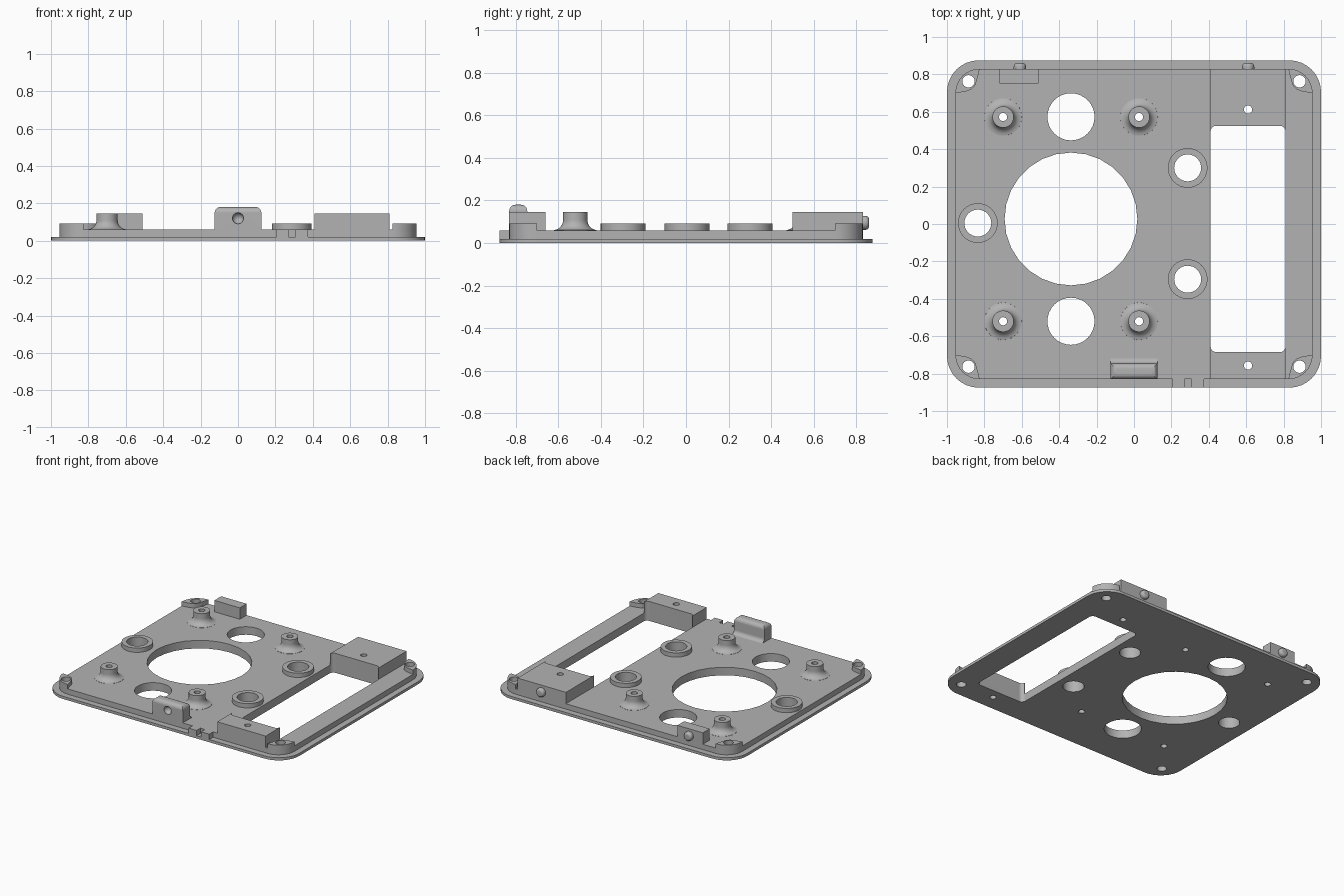
import bpy, bmesh, math
from mathutils import Matrix

if "Cube" in bpy.data.objects:
    bpy.data.objects.remove(bpy.data.objects["Cube"])

grey = bpy.data.materials.new("light_grey_plastic")
grey.diffuse_color = (0.45, 0.45, 0.45, 1)
grey.use_nodes = True
grey.node_tree.nodes["Principled BSDF"].inputs["Base Color"].default_value = grey.diffuse_color


def finish(name, bm):
    bmesh.ops.recalc_face_normals(bm, faces=bm.faces)
    me = bpy.data.meshes.new(name)
    bm.to_mesh(me)
    bm.free()
    me.materials.append(grey)
    ob = bpy.data.objects.new(name, me)
    bpy.context.collection.objects.link(ob)
    return ob


def add_prism(bm, pts, z0, z1):
    f = bm.faces.new([bm.verts.new((x, y, z0)) for x, y in pts])
    r = bmesh.ops.extrude_face_region(bm, geom=[f])
    vs = [v for v in r["geom"] if isinstance(v, bmesh.types.BMVert)]
    bmesh.ops.translate(bm, verts=vs, vec=(0, 0, z1 - z0))


def prism(name, pts, z0, z1):
    bm = bmesh.new()
    add_prism(bm, pts, z0, z1)
    return finish(name, bm)


def arc(cx, cy, r, a0, a1, n):
    return [(cx + r * math.cos(math.radians(a0 + (a1 - a0) * i / n)),
             cy + r * math.sin(math.radians(a0 + (a1 - a0) * i / n))) for i in range(n + 1)]


def circle(cx, cy, r, n=32):
    return arc(cx, cy, r, 0, 360, n)[:-1]


def rounded(x0, x1, y0, y1, r, n=8):
    return (arc(x1 - r, y1 - r, r, 0, 90, n) + arc(x0 + r, y1 - r, r, 90, 180, n)
            + arc(x0 + r, y0 + r, r, 180, 270, n) + arc(x1 - r, y0 + r, r, 270, 360, n))


def rect(x0, x1, y0, y1):
    return [(x0, y0), (x1, y0), (x1, y1), (x0, y1)]


def lathe(name, prof, mat, n=32):
    # closed solid of revolution: profile starts and ends with a flat cap
    bm = bmesh.new()
    rings = [[bm.verts.new((x, y, z)) for x, y in circle(0, 0, r, n)] for r, z in prof]
    for a, b in zip(rings, rings[1:]):
        for i in range(n):
            bm.faces.new((a[i], a[(i + 1) % n], b[(i + 1) % n], b[i]))
    bm.faces.new(rings[0])
    bm.faces.new(rings[-1])
    bm.transform(mat)
    return finish(name, bm)


def boolean(body, other, op):
    m = body.modifiers.new(op, "BOOLEAN")
    m.operation, m.object, m.solver = op, other, "EXACT"
    bpy.context.view_layer.objects.active = body
    bpy.ops.object.modifier_apply(modifier=m.name)
    bpy.data.objects.remove(other)


H = 0.06   # top of the main plate
body = prism("mounting_plate", rounded(-1, 1, -0.875, 0.875, 0.17), 0, 0.02)
parts = [prism("raised_plate", rounded(-0.955, 0.955, -0.83, 0.83, 0.13), 0.01, H)]

# screw blocks at both ends of the window, and the rear clip block
parts.append(prism("rear_screw_block", rect(0.41, 0.81, 0.5, 0.83), 0.03, 0.145))
parts.append(prism("front_screw_block", rect(0.41, 0.81, -0.83, -0.66), 0.03, 0.145))
parts.append(prism("rear_clip_block", rect(-0.72, -0.51, 0.75, 0.83), 0.03, 0.145))

# corner screw pads
pad = arc(0.825, 0.70, 0.13, 90, 0, 8) + [(0.90, 0.708), (0.868, 0.72), (0.849, 0.742), (0.837, 0.78)]
for sx in (-1, 1):
    for sy in (-1, 1):
        parts.append(prism("corner_pad", [(x * sx, y * sy) for x, y in pad], 0.04, 0.092))

# washer rings
rings = [(-0.835, 0.005), (0.287, 0.30), (0.287, -0.295)]
for x, y in rings:
    parts.append(prism("ring_boss", circle(x, y, 0.106), 0.04, 0.092))

# flared standoffs
standoffs = [(x, y) for x in (-0.70, 0.027) for y in (-0.52, 0.572)]
flare = [(0.104, 0.04)] + arc(0.104, 0.108, 0.047, 265, 180, 6) + [(0.057, 0.145)]
for x, y in standoffs:
    parts.append(lathe("standoff", flare, Matrix.Translation((x, y, 0))))

# front clip tab with rounded top, plus the fillet behind it
bm = bmesh.new()
add_prism(bm, rect(-0.125, 0.125, -0.83, -0.745), 0.04, 0.18)
top = [e for e in bm.edges if all(v.co.z > 0.17 for v in e.verts)]
bmesh.ops.bevel(bm, geom=top, offset=0.03, segments=5, profile=0.5, affect="EDGES")
parts.append(finish("front_clip_tab", bm))
bm = bmesh.new()
add_prism(bm, [(-0.77, 0.04), (-0.715, 0.04)] + arc(-0.715, 0.09, 0.03, 270, 180, 5) + [(-0.77, 0.09)],
          -0.125, 0.125)
bm.transform(Matrix(((0, 0, 1, 0), (1, 0, 0, 0), (0, 1, 0, 0), (0, 0, 0, 1))))
parts.append(finish("clip_tab_fillet", bm))

# cable notch cheeks on the front edge
for x0, x1 in ((0.205, 0.27), (0.307, 0.375)):
    parts.append(prism("notch_cheek", rect(x0, x1, -0.875, -0.80), 0.01, H))

# rear snap bumps
bump = [(0.033, -0.04), (0.033, 0.012)] + arc(0.015, 0.012, 0.018, 18, 90, 4)
for x in (-0.61, 0.61):
    m = Matrix.Translation((x, 0.83, 0.095)) @ Matrix.Rotation(-math.pi / 2, 4, "X")
    parts.append(lathe("snap_bump", bump, m, 24))

for p in parts:
    boolean(body, p, "UNION")

# every through hole, cut in one go
holes = [circle(x, y, 0.072) for x, y in rings]
holes += [circle(x, y, 0.022, 20) for x, y in standoffs + [(0.61, 0.612), (0.61, -0.757)]]
holes += [circle(sx * 0.885, sy * 0.763, 0.033, 24) for sx in (-1, 1) for sy in (-1, 1)]
holes += [circle(-0.337, y, 0.126) for y in (-0.52, 0.573)]
holes += [circle(-0.337, 0.027, 0.355, 28)]
holes += [rounded(0.41, 0.81, -0.685, 0.525, 0.03, 5)]
bm = bmesh.new()
for h in holes:
    add_prism(bm, h, -0.1, 0.3)
boolean(body, finish("hole_cutter", bm), "DIFFERENCE")

# snap dimple in the front tab
bm = bmesh.new()
bmesh.ops.create_uvsphere(bm, u_segments=24, v_segments=12, radius=0.03,
                          matrix=Matrix.Translation((0, -0.829, 0.12)) @ Matrix.Rotation(math.pi / 2, 4, "X"))
boolean(body, finish("dimple_cutter", bm), "DIFFERENCE")

# smooth curved walls, keep edges crisp
bpy.ops.object.select_all(action="DESELECT")
body.select_set(True)
bpy.context.view_layer.objects.active = body
bpy.ops.object.shade_smooth_by_angle(angle=math.radians(25))
w = body.modifiers.new("weighted", "WEIGHTED_NORMAL")
w.keep_sharp = True
